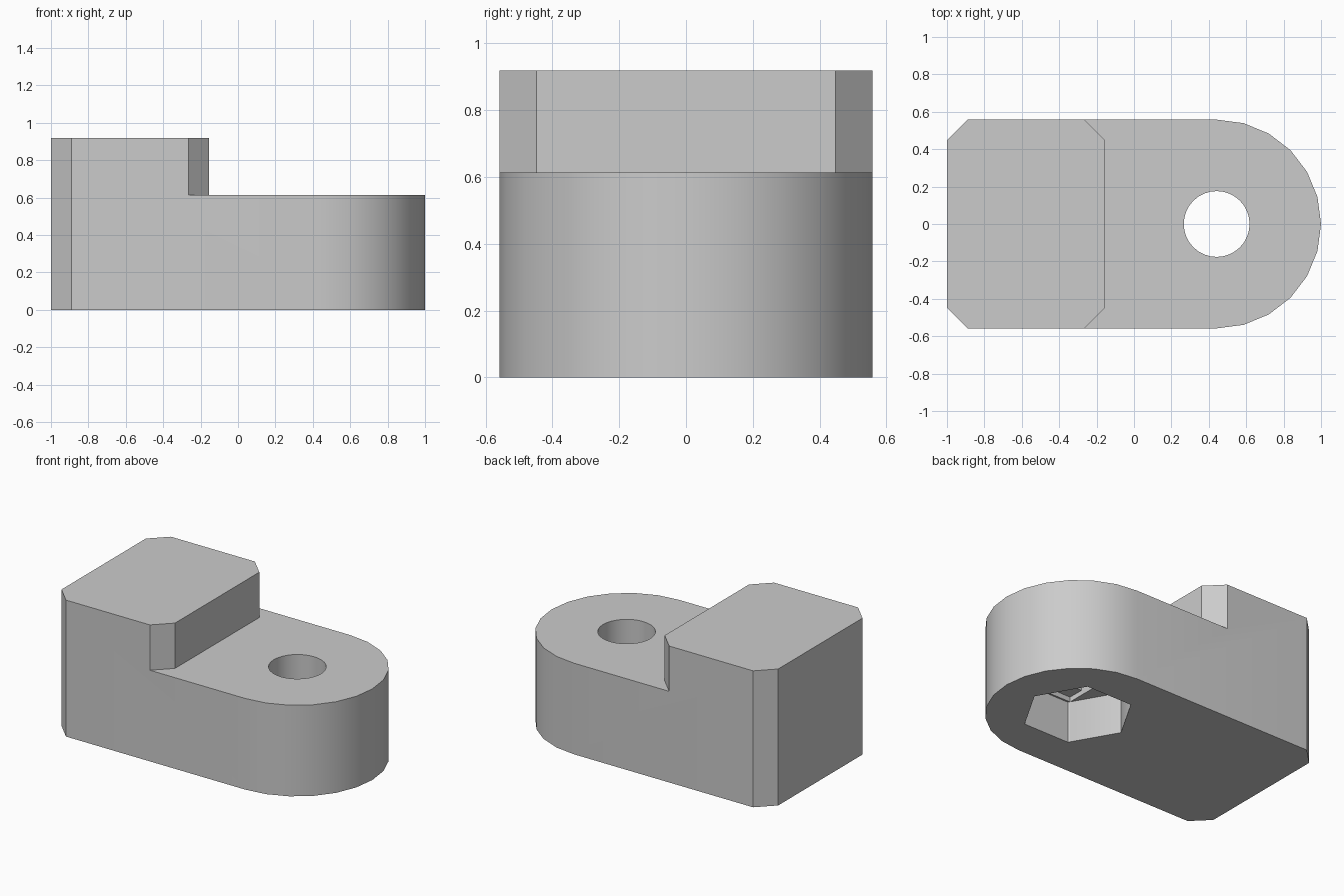
import bpy
import bmesh
from math import sin, cos, pi, radians

HALF_W = 0.558       # half width, also the radius of the rounded end
HOLE_X = 0.442       # axis of the bolt hole and nut pocket
CHAMFER = 0.11
BASE_H = 0.613
TOP_H = 0.918
STEP_X = -0.155      # face of the raised block
HOLE_R = 0.176

cube = bpy.data.objects.get("Cube")
if cube:
    bpy.data.objects.remove(cube, do_unlink=True)

grey = bpy.data.materials.new("light_grey")
grey.use_nodes = True
colour = (0.6, 0.6, 0.6, 1)
grey.diffuse_color = colour
grey.node_tree.nodes["Principled BSDF"].inputs["Base Color"].default_value = colour


def prism(name, outline, z0, z1):
    """Extrude a counter-clockwise outline from z0 to z1."""
    bm = bmesh.new()
    base = bm.faces.new([bm.verts.new((x, y, z0)) for x, y in outline])
    top = bmesh.ops.extrude_face_region(bm, geom=[base])["geom"]
    verts = [v for v in top if isinstance(v, bmesh.types.BMVert)]
    bmesh.ops.translate(bm, verts=verts, vec=(0, 0, z1 - z0))
    bmesh.ops.recalc_face_normals(bm, faces=bm.faces)
    mesh = bpy.data.meshes.new(name)
    bm.to_mesh(mesh)
    bm.free()
    mesh.materials.append(grey)
    obj = bpy.data.objects.new(name, mesh)
    bpy.context.collection.objects.link(obj)
    return obj


def ring(radius, sides):
    return [(HOLE_X + radius * cos(2 * pi * i / sides),
             radius * sin(2 * pi * i / sides)) for i in range(sides)]


def rectangle(hx, hy):
    return [(HOLE_X + sx * hx, sy * hy)
            for sx, sy in ((-1, -1), (1, -1), (1, 1), (-1, 1))]


# Body: rounded at one end, chamfered corners at the other
arc = [(HOLE_X + HALF_W * cos(radians(a)), HALF_W * sin(radians(a)))
       for a in range(-90, 91, 15)]
inner = HALF_W - CHAMFER
body = prism("clamp_body", arc + [(-1 + CHAMFER, HALF_W), (-1, inner),
                                  (-1, -inner), (-1 + CHAMFER, -HALF_W)], 0, TOP_H)

# Step cutter leaves the raised block with chamfered corners
step = prism("step_cutter", [(STEP_X, -inner), (STEP_X - 0.2, -inner - 0.2),
                             (1.2, -inner - 0.2), (1.2, inner + 0.2),
                             (STEP_X - 0.2, inner + 0.2), (STEP_X, inner)], BASE_H, 1.2)

# Nut pocket, two shallow bridging steps, then the round bolt hole
cutters = [
    step,
    prism("nut_cutter", ring(0.34, 6), -0.1, 0.278),
    prism("slot_cutter", rectangle(HOLE_R + 0.001, 0.283), -0.1, 0.311),
    prism("square_cutter", rectangle(HOLE_R + 0.001, HOLE_R + 0.001), -0.1, 0.344),
    prism("bolt_cutter", ring(HOLE_R, 32), -0.1, 1.1),
]

bpy.ops.object.select_all(action="DESELECT")
bpy.context.view_layer.objects.active = body
body.select_set(True)
for cutter in cutters:
    cutter.hide_render = True
    mod = body.modifiers.new(cutter.name, "BOOLEAN")
    mod.operation = "DIFFERENCE"
    mod.solver = "EXACT"
    mod.object = cutter
    bpy.ops.object.modifier_apply(modifier=mod.name)
    bpy.data.objects.remove(cutter, do_unlink=True)

# Smooth curved walls, crisp edges elsewhere
bpy.ops.object.shade_smooth_by_angle(angle=radians(30))
